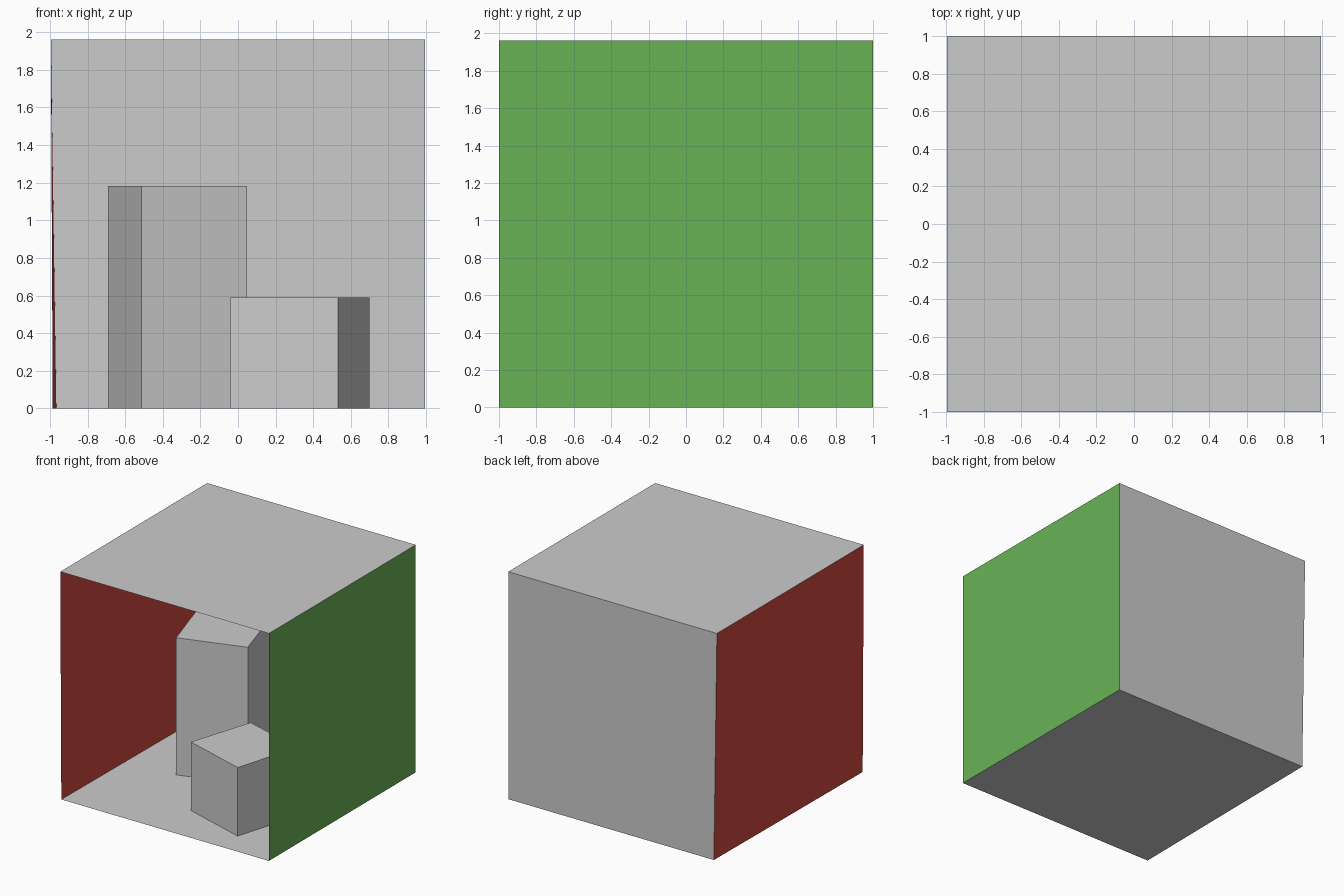
import bpy
import bmesh

if "Cube" in bpy.data.objects:
    bpy.data.objects.remove(bpy.data.objects["Cube"])


def make_material(name, rgb):
    mat = bpy.data.materials.new(name)
    mat.diffuse_color = (*rgb, 1.0)
    mat.use_nodes = True
    mat.node_tree.nodes["Principled BSDF"].inputs["Base Color"].default_value = mat.diffuse_color
    return mat


def finish(name, bm, mat=None):
    mesh = bpy.data.meshes.new(name)
    bm.to_mesh(mesh)
    bm.free()
    obj = bpy.data.objects.new(name, mesh)
    bpy.context.collection.objects.link(obj)
    if mat:
        mesh.materials.append(mat)
    return obj


def sheet(name, corners, mat=None):
    """Single flat panel without thickness."""
    bm = bmesh.new()
    bm.faces.new([bm.verts.new(c) for c in corners])
    return finish(name, bm, mat)


def block(name, footprint, height):
    """Closed prism standing on the floor."""
    bm = bmesh.new()
    base = bm.faces.new([bm.verts.new((x, y, 0)) for x, y in footprint])
    top = bmesh.ops.extrude_face_region(bm, geom=[base], use_keep_orig=True)["geom"]
    for v in top:
        if isinstance(v, bmesh.types.BMVert):
            v.co.z = height
    bmesh.ops.recalc_face_normals(bm, faces=bm.faces)
    return finish(name, bm)


red = make_material("red", (0.63, 0.065, 0.05))
green = make_material("green", (0.14, 0.45, 0.091))

H = 1.961
# Room corners; the left wall leans slightly, so its foot is set in
floor_fl, floor_bl = (-0.985, -1, 0), (-0.966, 1, 0)
floor_fr, floor_br = (0.995, -1, 0), (0.995, 1, 0)
ceil_fl, ceil_bl = (-0.995, -1, H), (-0.995, 1, H)
ceil_fr, ceil_br = (0.995, -1, H), (0.995, 1, H)

# Room shell, open at the front, normals facing inward
sheet("floor", [floor_fl, floor_fr, floor_br, floor_bl])
sheet("ceiling", [ceil_fl, ceil_bl, ceil_br, ceil_fr])
sheet("back_wall", [floor_bl, floor_br, ceil_br, ceil_bl])
sheet("right_wall", [floor_br, floor_fr, ceil_fr, ceil_br], green)
sheet("left_wall", [floor_fl, floor_bl, ceil_bl, ceil_fl], red)

# Light panel just below the ceiling
sheet("ceiling_light", [(-0.227, -0.182, 1.951), (-0.227, 0.192, 1.951),
                        (0.236, 0.192, 1.951), (0.236, -0.182, 1.951)])

# Two turned blocks
block("short_block", [(0.532, -0.764), (0.70, -0.192),
                      (0.138, -0.025), (-0.039, -0.586)], 0.591)
block("tall_block", [(-0.512, -0.113), (0.049, 0.064),
                     (-0.128, 0.635), (-0.69, 0.458)], 1.182)
